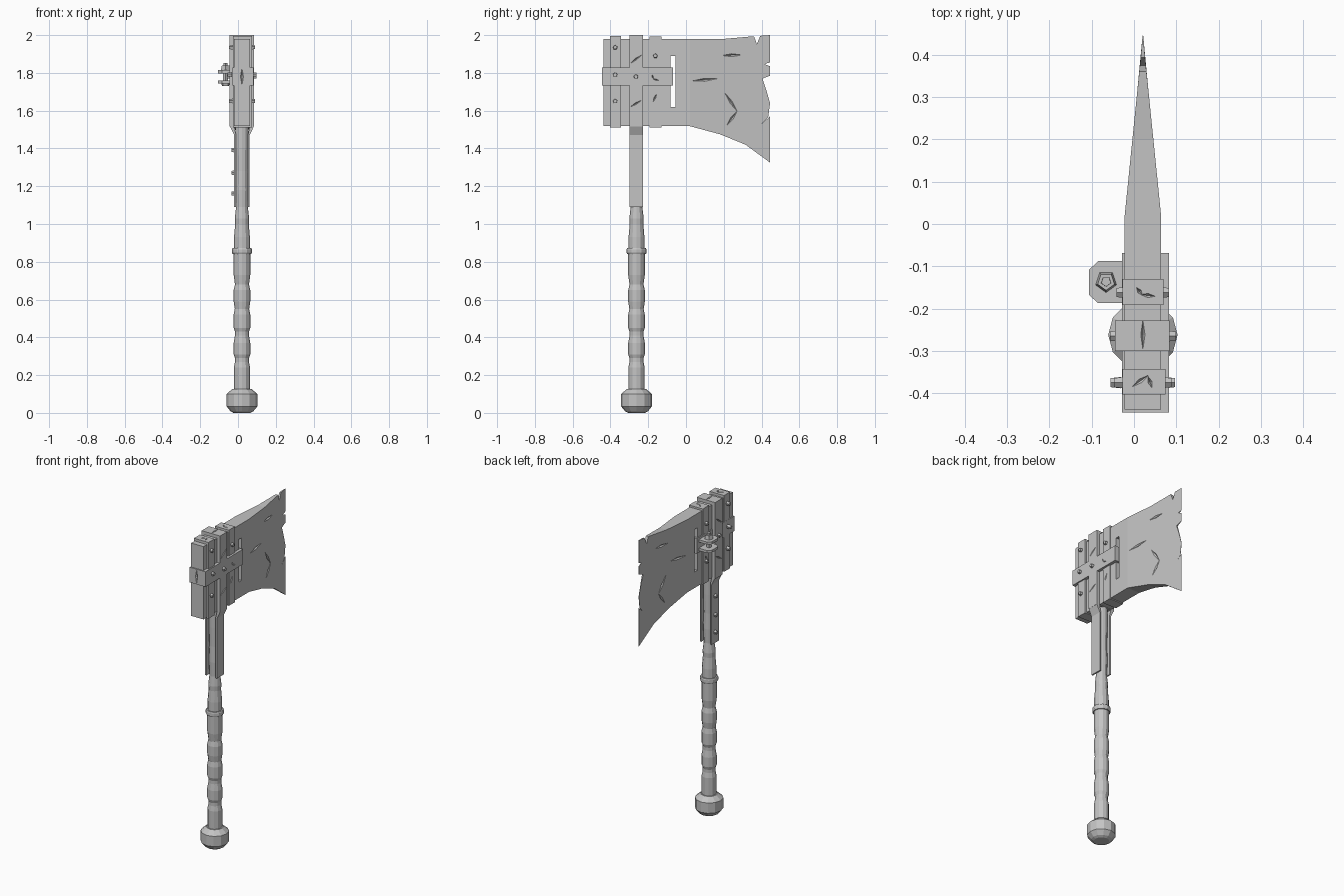
import bpy, bmesh, math
from mathutils import Vector, Matrix

cube = bpy.data.objects.get("Cube")
if cube:
    bpy.data.objects.remove(cube, do_unlink=True)

grey = bpy.data.materials.new("plain_grey")
grey.use_nodes = True
grey.diffuse_color = (0.55, 0.55, 0.55, 1)
grey.node_tree.nodes["Principled BSDF"].inputs["Base Color"].default_value = grey.diffuse_color

CX, CY = 0.021, -0.262      # axis of the handle
TIP, ROOT, HALF = 0.445, 0.02, 0.043


def finish(name, bm):
    bmesh.ops.recalc_face_normals(bm, faces=bm.faces)
    me = bpy.data.meshes.new(name)
    bm.to_mesh(me)
    bm.free()
    me.materials.append(grey)
    ob = bpy.data.objects.new(name, me)
    bpy.context.collection.objects.link(ob)
    return ob


def box(name, x, y, z):
    bm = bmesh.new()
    size = (x[1] - x[0], y[1] - y[0], z[1] - z[0])
    mid = Vector((x[0] + x[1], y[0] + y[1], z[0] + z[1])) / 2
    bmesh.ops.create_cube(bm, size=1, matrix=Matrix.Translation(mid) @ Matrix.Diagonal((*size, 1)))
    return finish(name, bm)


def lathe(name, profile, sides=12):
    bm = bmesh.new()
    rings = []
    for r, z in profile:
        angles = [math.tau * i / sides for i in range(sides)]
        rings.append([bm.verts.new((CX + r * math.cos(a), CY + r * math.sin(a), z)) for a in angles])
    for low, high in zip(rings, rings[1:]):
        for i in range(sides):
            j = (i + 1) % sides
            bm.faces.new((low[i], low[j], high[j], high[i]))
    bm.faces.new(rings[0])
    bm.faces.new(rings[-1])
    return finish(name, bm)


def prism(name, points, low, high):
    """Close an outline between two placing functions."""
    bm = bmesh.new()
    a = [bm.verts.new(low(*p)) for p in points]
    b = [bm.verts.new(high(*p)) for p in points]
    bm.faces.new(a)
    bm.faces.new(b)
    for i in range(len(points)):
        j = (i + 1) % len(points)
        bm.faces.new((a[i], a[j], b[j], b[i]))
    return finish(name, bm)


def bolt(name, centre, axis, r, length, sides=5):
    bm = bmesh.new()
    turn = Vector(axis).to_track_quat('Z', 'Y').to_matrix().to_4x4()
    bmesh.ops.create_cone(bm, cap_ends=True, segments=sides, radius1=r, radius2=r * 0.8,
                          depth=length, matrix=Matrix.Translation(centre) @ turn)
    return finish(name, bm)


def cut(ob, cutter):
    cutter.hide_render = True
    mod = ob.modifiers.new("cut", 'BOOLEAN')
    mod.operation, mod.solver, mod.object = 'DIFFERENCE', 'EXACT', cutter
    bpy.context.view_layer.objects.active = ob
    bpy.ops.object.modifier_apply(modifier=mod.name)
    bpy.data.objects.remove(cutter, do_unlink=True)


def gouge(ob, a, b, normal, width=0.008, depth=0.008):
    """Carve a sliver-shaped scratch from a to b."""
    a, b, n = Vector(a), Vector(b), Vector(normal)
    side = (b - a).cross(n).normalized() * width
    mid = (a + b) / 2
    bm = bmesh.new()
    for p in (a, b, mid + side, mid - side, mid + n * depth, mid - n * depth):
        bm.verts.new(p)
    bmesh.ops.convex_hull(bm, input=bm.verts)
    cut(ob, finish("scratch_cutter", bm))


# Handle, grip and pommel
grip = [(0.043, 0.11), (0.043, 0.24), (0.037, 0.27), (0.037, 0.29), (0.044, 0.31), (0.044, 0.37),
        (0.037, 0.41), (0.037, 0.43), (0.044, 0.45), (0.044, 0.52), (0.038, 0.55), (0.044, 0.59),
        (0.044, 0.65), (0.037, 0.68), (0.044, 0.73), (0.044, 0.85)]
lathe("grip", grip)
lathe("shaft", [(0.042, 0.85), (0.042, 0.93), (0.036, 1.0), (0.038, 1.03), (0.031, 1.09),
                (0.035, 1.18), (0.032, 1.28), (0.035, 1.4), (0.035, 1.53)])
lathe("grip_collar", [(0.05, 0.842), (0.053, 0.848), (0.053, 0.866), (0.05, 0.872)])
lathe("pommel", [(0.045, 0), (0.06, 0.008), (0.082, 0.035), (0.082, 0.1), (0.05, 0.127)])

# Head block with a slot through it
head = box("head_block", (CX - HALF, CX + HALF), (-0.438, ROOT), (1.518, 1.98))
cut(head, box("slot_cutter", (-0.2, 0.2), (-0.082, -0.055), (1.62, 1.89)))


# Wedge blade with a chipped edge
def half(y):
    return max(0.0008, HALF * (TIP - y) / (TIP - ROOT))


outline = [(ROOT, 1.98), (0.2, 1.98), (0.36, 1.994), (0.375, 1.952), (0.393, 1.996), (TIP, 2),
           (TIP, 1.855), (0.415, 1.847), (TIP, 1.835), (TIP, 1.785), (0.405, 1.77),
           (0.425, 1.71), (TIP, 1.64), (0.435, 1.565), (0.4, 1.53), (TIP, 1.57),
           (TIP, 1.325), (0.315, 1.42), (0.18, 1.475), (ROOT, 1.518)]
blade = prism("blade", outline, lambda y, z: (CX - half(y), y, z), lambda y, z: (CX + half(y), y, z))
blade_marks = [((0.19, 1.892), (0.295, 1.895)), ((0.03, 1.757), (0.168, 1.77)),
               ((0.205, 1.695), (0.272, 1.595)), ((0.272, 1.6), (0.215, 1.52))]
for s in (-1, 1):
    for p, q in blade_marks:
        ends = [(CX + s * half(y), y, z) for y, z in (p, q)]
        gouge(blade, *ends, (s, 0, 0))

# Bands wrapped over the head
front_band = box("front_band", (-0.027, 0.075), (-0.403, -0.343), (1.512, 1.996))
middle_band = box("middle_band", (-0.045, 0.084), (-0.3, -0.228), (1.515, 2))
rear_band = box("rear_band", (-0.027, 0.07), (-0.192, -0.13), (1.512, 1.992))
strap = box("cross_strap", (-0.028, 0.083), (-0.445, -0.068), (1.732, 1.828))
gouge(strap, (CX, -0.445, 1.735), (CX, -0.445, 1.825), (0, -1, 0))
for x, s in ((-0.045, -1), (0.084, 1)):
    gouge(middle_band, (x, -0.295, 1.85), (x, -0.235, 1.895), (s, 0, 0), 0.005)
    gouge(middle_band, (x, -0.295, 1.62), (x, -0.235, 1.655), (s, 0, 0), 0.005)
for x, s in ((-0.027, -1), (0.07, 1)):
    gouge(rear_band, (x, -0.155, 1.69), (x, -0.175, 1.645), (s, 0, 0), 0.005)
for p, q in (((0.083, -0.18, 1.79), (0.083, -0.17, 1.765)), ((0.083, -0.172, 1.767), (0.083, -0.145, 1.76))):
    gouge(strap, p, q, (1, 0, 0), 0.004)
top_marks = [(middle_band, 2, (CX, -0.227), (CX, -0.297)),
             (front_band, 1.996, (-0.005, -0.385), (0.035, -0.357)),
             (front_band, 1.996, (0.033, -0.36), (0.043, -0.388)),
             (rear_band, 1.992, (0.006, -0.15), (0.02, -0.169)),
             (rear_band, 1.992, (0.016, -0.167), (0.05, -0.171))]
for ob, z, p, q in top_marks:
    gouge(ob, (*p, z), (*q, z), (0, 0, 1), 0.005)

# Side straps running from the head down the shaft
for s, side in ((-1, "right"), (1, "left")):
    path = [(0.062, 1.53), (0.062, 1.515), (0.041, 1.47), (0.041, 1.09),
            (0.032, 1.09), (0.032, 1.475), (0.045, 1.53)]
    prism(side + "_side_strap", path, lambda x, z: (CX + s * x, -0.3, z),
          lambda x, z: (CX + s * x, -0.228, z))

# Bolts on both faces of the head and on the right side strap
for s, side in ((-1, "right"), (1, "left")):
    for y, z, x in ((-0.375, 1.935, 0.056), (-0.375, 1.79, 0.064), (-0.375, 1.65, 0.056),
                    (-0.162, 1.89, 0.05), (-0.265, 1.78, 0.066)):
        bolt(side + "_head_bolt", (CX + s * x, y, z), (s, 0, 0), 0.014, 0.024)
bolt("right_head_bolt", (CX - 0.05, -0.162, 1.65), (-1, 0, 0), 0.014, 0.024)
for z in (1.39, 1.27, 1.16):
    bolt("side_strap_bolt", (CX - 0.045, CY, z), (-1, 0, 0), 0.014, 0.022)

# Clamp tabs with their vertical bolt
tab = [(-0.025, -0.088), (-0.085, -0.088), (-0.106, -0.108), (-0.106, -0.168),
       (-0.085, -0.187), (-0.025, -0.187)]
for z in (1.752, 1.806):
    prism("clamp_tab", tab, lambda x, y: (x, y, z - 0.008), lambda x, y: (x, y, z + 0.008))
clamp = (-0.066, -0.136)
bolt("clamp_bolt_shaft", (*clamp, 1.795), (0, 0, 1), 0.015, 0.115)
bolt("clamp_nut", (*clamp, 1.826), (0, 0, 1), 0.026, 0.024)
bolt("clamp_bolt_head", (*clamp, 1.738), (0, 0, -1), 0.024, 0.016)
